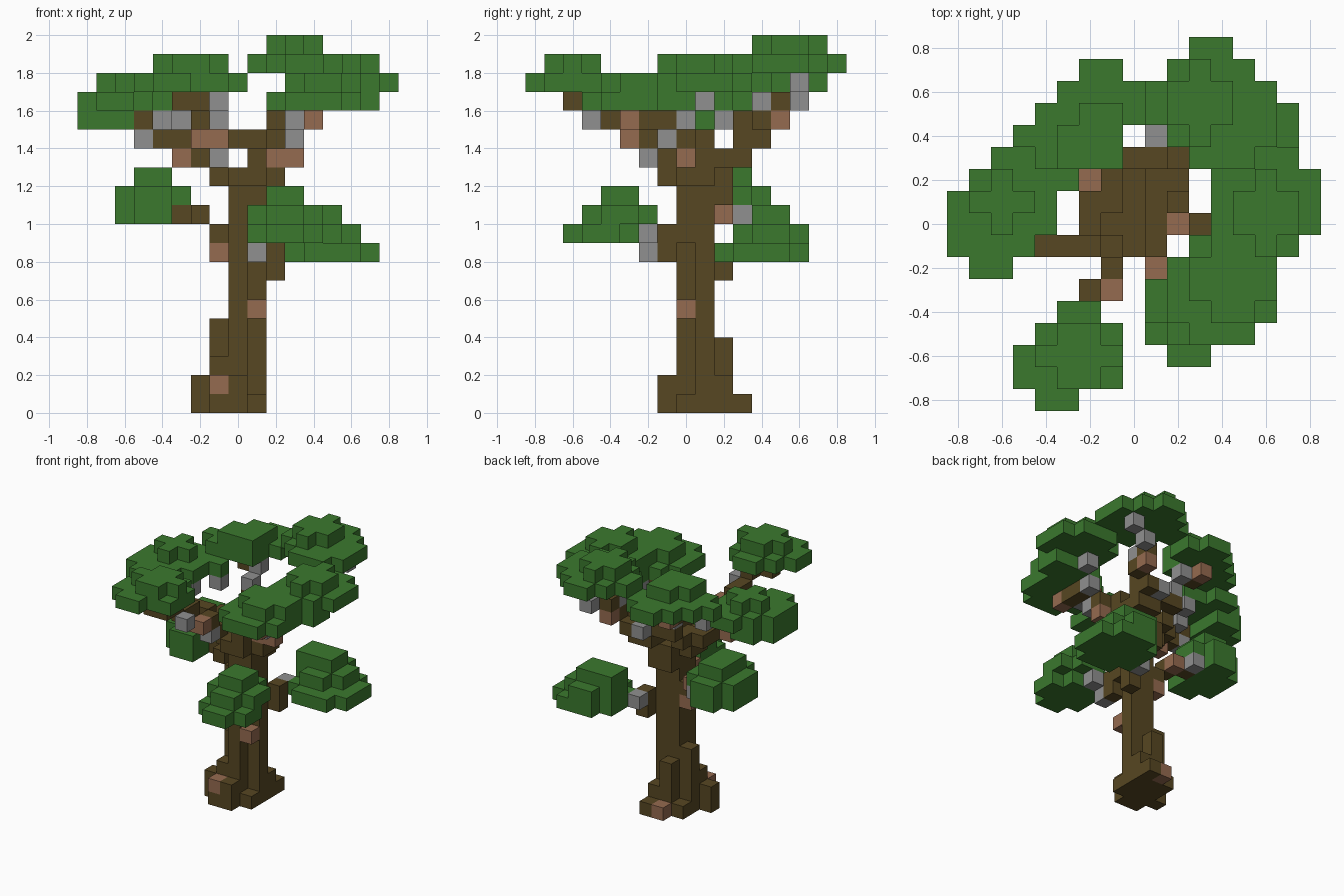
import bpy
import bmesh
from mathutils import Vector

CELL = 0.1

if "Cube" in bpy.data.objects:
    bpy.data.objects.remove(bpy.data.objects["Cube"], do_unlink=True)


def make_material(name, red, green, blue):
    material = bpy.data.materials.new(name)
    material.use_nodes = True
    colour = (red, green, blue, 1)
    material.diffuse_color = colour
    material.node_tree.nodes["Principled BSDF"].inputs["Base Color"].default_value = colour
    return material


bark = make_material("dark bark", .095, .063, .016)
knot = make_material("reddish wood", .3, .145, .08)
stone = make_material("grey wood", .28, .28, .28)
leaf = make_material("leaf green", .043, .19, .027)

# The six cell directions, each with two axes spanning that cell side
SIDES = []
for axis in range(3):
    for sign in (-1, 1):
        normal, across = Vector((0, 0, 0)), Vector((0, 0, 0))
        normal[axis] = sign
        across[(axis + 1) % 3] = 1
        SIDES.append((normal, across, normal.cross(across)))


def build_blocks(name, cells, materials):
    """Turn a dictionary of cell -> material slot into one outer shell."""
    mesh = bpy.data.meshes.new(name)
    bm = bmesh.new()
    for cell, slot in cells.items():
        centre = Vector(cell) + Vector((0, 0, 0.5))
        for normal, across, up in SIDES:
            neighbour = tuple(int(c + n) for c, n in zip(cell, normal))
            if neighbour in cells:
                continue
            corners = [centre + (normal + across * a + up * b) / 2
                       for a, b in ((-1, -1), (1, -1), (1, 1), (-1, 1))]
            face = bm.faces.new([bm.verts.new(c * CELL) for c in corners])
            face.material_index = slot
    bmesh.ops.remove_doubles(bm, verts=bm.verts[:], dist=CELL / 100)
    bm.to_mesh(mesh)
    bm.free()
    for material in materials:
        mesh.materials.append(material)
    model_part = bpy.data.objects.new(name, mesh)
    bpy.context.collection.objects.link(model_part)


def box(x0, x1, y0, y1, z0, z1):
    return [(x, y, z) for x in range(x0, x1 + 1)
            for y in range(y0, y1 + 1) for z in range(z0, z1 + 1)]


def column(x, y, bottom, top):
    return box(x, x, y, y, bottom, top)


def rounded_layer(z, x0, x1, y0, y1):
    """A one-cell-thick slab; wide slabs lose their four corners."""
    cut = min(x1 - x0, y1 - y0) >= 2
    return [c for c in box(x0, x1, y0, y1, z, z)
            if not (cut and c[0] in (x0, x1) and c[1] in (y0, y1))]


def crown(name, *layers):
    cells = {c: 0 for layer in layers for c in rounded_layer(*layer)}
    build_blocks(name, cells, [leaf])


def limb(name, wood=(), knots=(), stones=()):
    cells = {}
    for slot, group in enumerate((wood, knots, stones)):
        cells.update({cell: slot for cell in group})
    build_blocks(name, cells, [bark, knot, stone])


# Trunk with a notched front corner, flared roots and the fork above
limb("trunk",
     wood=box(0, 0, 0, 1, 0, 12) + column(1, 1, 0, 12)
     + column(1, 0, 0, 0) + column(1, 0, 9, 12)
     + column(-1, 0, 0, 2) + column(-1, 1, 0, 4) + column(-2, 0, 0, 1)
     + column(-1, -1, 0, 0) + column(0, -1, 0, 1) + column(-1, 2, 0, 0)
     + column(0, 2, 0, 3) + column(1, 2, 0, 1) + column(1, 3, 0, 0)
     + box(0, 1, 2, 2, 11, 12) + rounded_layer(12, -1, 2, -1, 2),
     knots=[(1, 0, 5), (-1, -1, 1), (0, 3, 0)])

# Lower limbs
limb("lower_back_limb", wood=[(2, 2, 7), (2, 2, 8)], stones=[(2, 3, 8)])
limb("lower_side_limb",
     wood=[(-1, 1, 9), (-2, 1, 10), (-3, 2, 10)],
     knots=[(-1, 1, 8), (-2, 2, 10)], stones=[(-3, 3, 10)])
limb("lower_front_limb", wood=[(1, -1, 8), (1, -1, 9)],
     knots=[(1, -2, 9)], stones=[(1, -2, 8), (2, -2, 9)])

# Upper limbs
limb("side_limb",
     wood=box(-2, -2, -1, 1, 13, 13) + box(-4, -2, -1, -1, 14, 14)
     + [(-5, -1, 15)],
     knots=[(-3, -1, 13)], stones=[(-5, -1, 14), (-4, 0, 15), (-3, 2, 15)])
limb("front_limb",
     wood=[(-1, -1, 13), (-1, -2, 14), (-2, -3, 15), (-2, -4, 15),
           (-2, -5, 16), (-2, -6, 16), (-3, -6, 16)],
     knots=[(-2, -3, 14), (-1, -3, 14)],
     stones=[(-1, -2, 13), (-1, -5, 15)])
limb("front_left_limb",
     wood=[(1, -1, 13), (1, 0, 13), (3, 0, 14), (3, -1, 15), (4, -1, 15), (4, -2, 15)],
     knots=[(2, 0, 13), (3, 0, 13), (4, -3, 15)],
     stones=[(3, -1, 14), (3, -2, 15)])
limb("left_limb",
     wood=[(1, 1, 13), (2, 1, 13), (2, 1, 14)],
     stones=[(4, 0, 15), (5, 1, 16)])
limb("back_left_limb",
     wood=box(1, 2, 2, 3, 13, 13) + box(0, 2, 3, 3, 14, 14)
     + [(2, 4, 14), (2, 3, 15), (3, 4, 15), (3, 5, 16)],
     knots=[(3, 5, 15)],
     stones=[(1, 4, 14), (3, 4, 16), (4, 6, 16), (5, 6, 17)])
limb("back_right_limb",
     wood=[(-1, 2, 13), (-1, 1, 13), (-1, 3, 14), (-2, 4, 16)],
     knots=[(-2, 5, 16)],
     stones=[(-1, 3, 15), (-1, 4, 16)])

# Lower leaf crowns
crown("lower_back_crown", (8, 3, 7, 2, 6), (9, 3, 6, 3, 6), (10, 3, 5, 4, 5))
crown("lower_side_crown", (10, -6, -6, 1, 3), (10, -5, -4, 0, 4),
      (11, -6, -6, 1, 3), (11, -5, -4, 0, 4), (11, -3, -3, 2, 3), (12, -5, -4, 1, 3))
crown("lower_front_crown", (9, 1, 4, -6, -3), (9, 1, 1, -5, -3),
      (10, 1, 4, -5, -2), (11, 2, 3, -4, -3))

# Upper leaf crowns
crown("front_crown", (17, -5, -1, -7, -6), (17, -4, -1, -5, -5),
      (17, -4, -3, -8, -8), (17, -3, -2, -4, -4), (18, -4, -1, -7, -5))
crown("side_crown", (15, -8, -7, -1, 1), (15, -7, -6, -1, 2),
      (16, -8, -7, -1, 1), (16, -7, -6, -2, -2), (16, -6, -5, -1, 3),
      (16, -4, -4, 0, 1), (16, -7, -3, 2, 2), (17, -7, -5, 0, 2))
crown("back_right_crown", (17, -4, -1, 3, 3), (17, -5, -1, 4, 4), (17, -4, 0, 5, 5),
      (17, -3, 0, 6, 6), (17, -2, -1, 7, 7), (18, -3, -1, 3, 4), (18, -2, -1, 5, 5))
crown("back_left_crown", (18, 2, 5, 4, 8), (18, 1, 6, 5, 6),
      (18, 2, 6, 4, 4), (18, 3, 5, 3, 3), (19, 2, 4, 4, 7))
crown("left_crown", (17, 4, 8, -1, 3), (18, 5, 7, -1, 2))
crown("front_left_crown", (16, 2, 6, -5, -1), (16, 2, 6, -2, -2),
      (16, 4, 7, -1, 0), (17, 3, 6, -4, -1))
